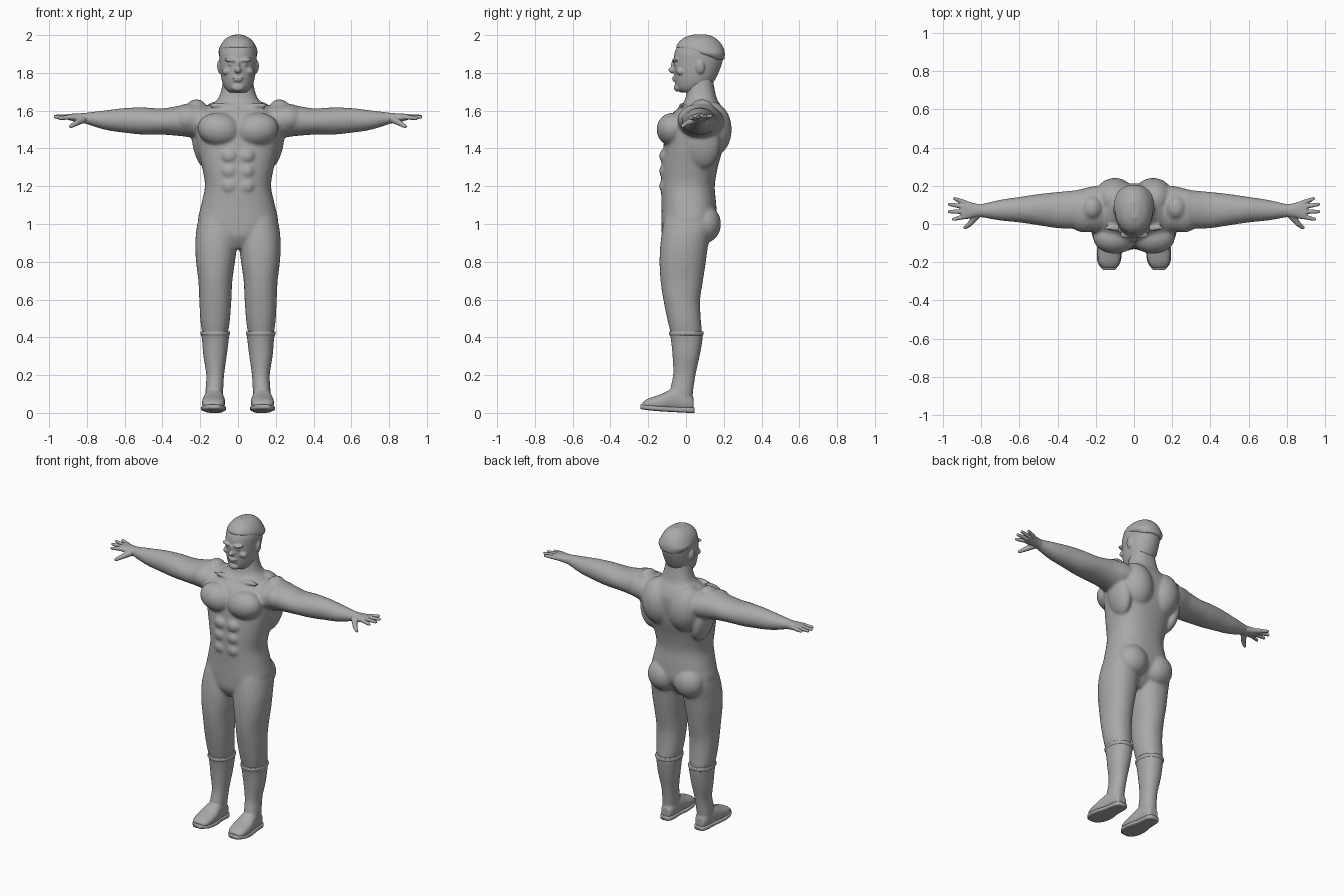
import bpy, bmesh, math
from mathutils import Vector, Matrix

grey = bpy.data.materials.new("plain grey")
grey.diffuse_color = (0.4, 0.4, 0.4, 1)


def spline(rows, n=4):
    """Smooth (Catmull-Rom) in-between rows."""
    out = []
    for i in range(len(rows) - 1):
        p0, p1, p2, p3 = (rows[max(i - 1, 0)], rows[i], rows[i + 1],
                          rows[min(i + 2, len(rows) - 1)])
        for k in range(n):
            t = k / n
            out.append([0.5 * (2 * b + (c - a) * t + (2 * a - 5 * b + 4 * c - d) * t * t
                               + (3 * b - a - 3 * c + d) * t ** 3)
                        for a, b, c, d in zip(p0, p1, p2, p3)])
    return out + [list(rows[-1])]


def loft(bm, rows, axis, side=1, power=2.2, seg=32):
    """Skin rounded sections; row = position on axis, then min/max of the other two axes."""
    rings = []
    for t, a0, a1, b0, b1 in spline(rows):
        ring = []
        for k in range(seg):
            ang = 2 * math.pi * k / seg
            c, s = math.cos(ang), math.sin(ang)
            a = (a0 + a1) / 2 + (a1 - a0) / 2 * math.copysign(abs(c) ** (2 / power), c)
            b = (b0 + b1) / 2 + (b1 - b0) / 2 * math.copysign(abs(s) ** (2 / power), s)
            x, y, z = {"x": (t, a, b), "y": (a, t, b), "z": (a, b, t)}[axis]
            ring.append(bm.verts.new((x * side, y, z)))
        rings.append(ring)
    for r, q in zip(rings, rings[1:]):
        for k in range(seg):
            j = (k + 1) % seg
            bm.faces.new((r[k], r[j], q[j], q[k]))
    bm.faces.new(rings[0])
    bm.faces.new(rings[-1])


def blob(bm, centre, radii, side=1, tilt=0.0):
    """Ellipsoid muscle or feature, tilted about the front-back axis."""
    m = (Matrix.Translation((centre[0] * side, centre[1], centre[2]))
         @ Matrix.Rotation(tilt * side, 4, "Y") @ Matrix.Diagonal((*radii, 1)))
    bmesh.ops.create_uvsphere(bm, u_segments=24, v_segments=16, radius=1, matrix=m)


def finger(bm, start, end, r0, r1, side):
    a, b = (Vector((p[0] * side, p[1], p[2])) for p in (start, end))
    d = b - a
    m = Matrix.Translation((a + b) / 2) @ d.to_track_quat("Z", "Y").to_matrix().to_4x4()
    bmesh.ops.create_cone(bm, cap_ends=True, segments=16, radius1=r0, radius2=r1,
                          depth=d.length, matrix=m)
    for p, r in ((a, r0), (b, r1)):
        bmesh.ops.create_uvsphere(bm, u_segments=16, v_segments=10, radius=r,
                                  matrix=Matrix.Translation(p))


def finish(bm, name, voxel=0, smooth=3):
    bmesh.ops.recalc_face_normals(bm, faces=bm.faces)
    for f in bm.faces:
        f.smooth = True
    me = bpy.data.meshes.new(name)
    bm.to_mesh(me)
    bm.free()
    me.materials.append(grey)
    ob = bpy.data.objects.new(name, me)
    bpy.context.collection.objects.link(ob)
    if voxel:
        rm = ob.modifiers.new("blend", "REMESH")
        rm.mode = "VOXEL"
        rm.voxel_size = voxel
        rm.use_smooth_shade = True
        sm = ob.modifiers.new("soften", "SMOOTH")
        sm.factor = 0.5
        sm.iterations = smooth
    return ob


# Body: torso, neck, legs and arms blended into one skin
bm = bmesh.new()
torso = [(.87, .05, -.09, .06), (.93, .14, -.125, .11), (1.0, .21, -.13, .16),
         (1.1, .195, -.13, .16), (1.2, .175, -.132, .152), (1.3, .19, -.13, .168),
         (1.4, .215, -.12, .195), (1.5, .23, -.11, .21), (1.57, .215, -.085, .21),
         (1.62, .16, -.035, .19), (1.66, .108, -.005, .165), (1.72, .086, .005, .15),
         (1.79, .075, .01, .14)]
loft(bm, [(z, -w, w, f, b) for z, w, f, b in torso], "z", power=2.35, seg=48)
leg = [(.4, .06, .183, -.075, .078), (.44, .05, .193, -.086, .083), (.5, .042, .2, -.1, .078),
       (.6, .035, .205, -.12, .075), (.7, .03, .21, -.135, .09), (.8, .016, .222, -.14, .105),
       (.9, .004, .226, -.135, .12), (1.0, 0, .215, -.12, .15), (1.08, .01, .185, -.1, .13)]
arm = [(.12, -.02, .19, 1.48, 1.61), (.2, -.045, .2, 1.455, 1.635), (.3, -.027, .178, 1.465, 1.628),
       (.4, -.022, .168, 1.473, 1.612), (.5, -.007, .157, 1.473, 1.617), (.6, .008, .142, 1.483, 1.614),
       (.7, .018, .127, 1.498, 1.602), (.8, .035, .105, 1.528, 1.59), (.83, .037, .104, 1.537, 1.586)]
for s in (-1, 1):
    loft(bm, leg, "z", s)
    loft(bm, arm, "x", s, power=2)
    blob(bm, (.1, -.07, 1.5), (.115, .086, .088), s, -.15)    # chest
    blob(bm, (.1, .13, 1.5), (.11, .112, .15), s, .15)        # shoulder blade
    blob(bm, (.19, .09, 1.42), (.05, .09, .13), s, .2)        # side of back
    blob(bm, (.095, .1, 1.0), (.1, .085, .1), s)              # buttock
    blob(bm, (.26, .07, 1.555), (.1, .115, .082), s)          # shoulder
    blob(bm, (.22, .085, 1.615), (.052, .06, .045), s)        # shoulder top
    blob(bm, (.08, -.02, 1.625), (.085, .018, .014), s, -.05)  # collar bone
    for z in (1.2, 1.28, 1.36):
        blob(bm, (.045, -.115, z), (.042, .027, .037), s)     # stomach muscles
finish(bm, "body", .009, 5)

# Hands
for s, name in ((1, "left_hand"), (-1, "right_hand")):
    bm = bmesh.new()
    loft(bm, [(.8, .037, .103, 1.53, 1.588), (.84, .034, .109, 1.537, 1.586),
              (.875, .026, .12, 1.545, 1.584), (.905, .028, .122, 1.553, 1.581)], "x", s)
    for y0, x1, y1, z1 in ((.04, .945, .025, 1.56), (.065, .967, .065, 1.566),
                           (.09, .967, .103, 1.57), (.111, .94, .133, 1.572)):
        finger(bm, (.885, y0, 1.566), (x1, y1, z1), .014, .009, s)
    finger(bm, (.825, .045, 1.552), (.86, .0, 1.532), .02, .014, s)
    finger(bm, (.86, .0, 1.532), (.885, -.018, 1.517), .014, .01, s)
    finish(bm, name, .004, 2)

# Head with face features
bm = bmesh.new()
head = [(1.695, .045, -.025, .09), (1.715, .066, -.048, .11), (1.75, .083, -.058, .145),
        (1.8, .093, -.064, .172), (1.86, .098, -.066, .193), (1.91, .099, -.06, .198),
        (1.95, .088, -.04, .186), (1.98, .064, -.008, .155), (1.995, .03, .03, .12)]
loft(bm, [(z, -w, w, f, b) for z, w, f, b in head], "z", power=2.1, seg=40)
blob(bm, (0, -.068, 1.815), (.018, .026, .017))       # nose tip
blob(bm, (0, -.06, 1.84), (.011, .02, .034))          # nose bridge
blob(bm, (0, -.06, 1.775), (.03, .014, .007))         # upper lip
blob(bm, (0, -.058, 1.761), (.025, .014, .007))       # lower lip
blob(bm, (0, -.042, 1.722), (.034, .023, .022))       # chin
for s in (-1, 1):
    blob(bm, (.037, -.055, 1.867), (.036, .02, .011), s, -.12)   # brow
    blob(bm, (.036, -.05, 1.845), (.016, .015, .008), s)         # eye
    blob(bm, (.055, -.028, 1.81), (.03, .025, .02), s, .3)       # cheekbone
    blob(bm, (.097, .075, 1.83), (.013, .024, .036), s, .1)      # ear
finish(bm, "head", .005, 3)

# Hair: cap sitting slightly proud of the skull
bm = bmesh.new()
hair = [(1.87, .07, .1, .203), (1.9, .102, .02, .206), (1.93, .099, -.048, .2),
        (1.96, .084, -.04, .182), (1.985, .06, -.012, .155), (2.002, .025, .03, .12)]
loft(bm, [(z, -w, w, f, b) for z, w, f, b in hair], "z", power=2.1, seg=40)
finish(bm, "hair", .006, 2)

# Boots: shaft with foot, plus rim and sole
shaft = [(.04, .09, .163, -.05, .038), (.1, .08, .172, -.085, .036), (.2, .074, .168, -.068, .05),
         (.3, .06, .183, -.071, .072), (.38, .05, .19, -.079, .086), (.425, .045, .196, -.088, .09)]
foot = [(.04, .095, .155, .012, .08), (.01, .082, .168, .005, .11), (-.06, .076, .178, .008, .13),
        (-.13, .068, .19, .012, .1), (-.2, .075, .187, .018, .076), (-.23, .098, .165, .024, .056)]
sole = [(.046, .095, .155, 0, .028), (.02, .08, .17, 0, .03), (-.06, .076, .18, .004, .032),
        (-.13, .064, .194, .008, .036), (-.2, .071, .191, .014, .042), (-.24, .1, .163, .02, .045)]
for s, name in ((1, "left"), (-1, "right")):
    bm = bmesh.new()
    loft(bm, shaft, "z", s)
    loft(bm, foot, "y", s, power=2.4)
    finish(bm, name + "_boot", .006, 4)
    bm = bmesh.new()
    loft(bm, [(.41, .046, .194, -.086, .09), (.42, .042, .199, -.09, .094),
              (.432, .044, .197, -.088, .092)], "z", s)
    finish(bm, name + "_boot_rim")
    bm = bmesh.new()
    loft(bm, sole, "y", s, power=4)
    finish(bm, name + "_boot_sole")
